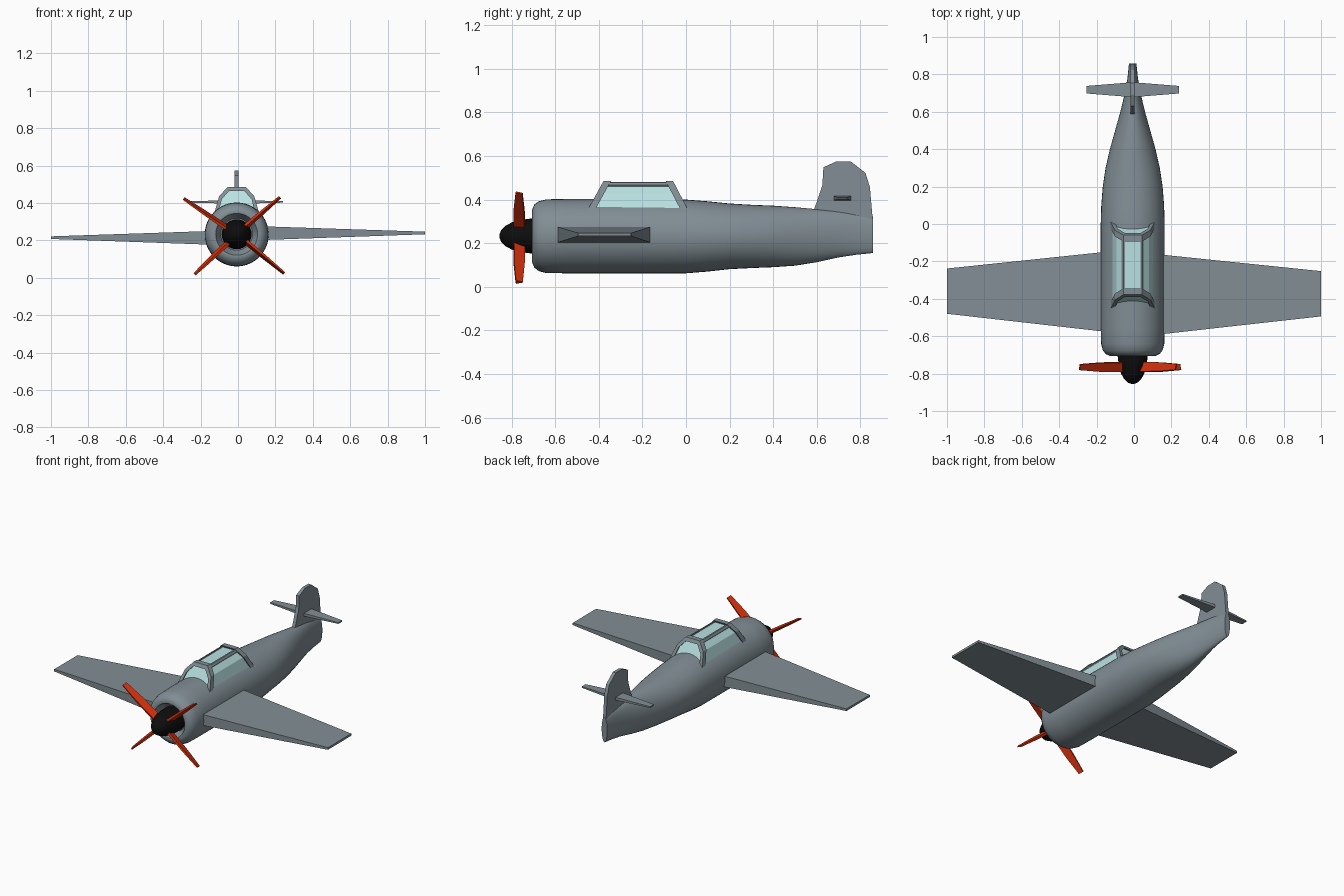
import bpy, bmesh, math
from mathutils import Vector

old = bpy.data.objects.get("Cube")
if old:
    bpy.data.objects.remove(old, do_unlink=True)

CX, CZ = -0.007, 0.233   # fuselage axis


def material(name, rgb):
    m = bpy.data.materials.new(name)
    m.use_nodes = True
    m.diffuse_color = (*rgb, 1)
    m.node_tree.nodes["Principled BSDF"].inputs["Base Color"].default_value = (*rgb, 1)
    return m


GREY = material("grey_paint", (0.22, 0.27, 0.30))
GLASS = material("pale_glass", (0.49, 0.76, 0.77))
RED = material("red_paint", (0.65, 0.03, 0.004))
BLACK = material("black_paint", (0.004, 0.004, 0.004))


def loft(name, rings, mat, smooth=False):
    """Skin a list of closed rings and cap both ends."""
    bm = bmesh.new()
    vs = [[bm.verts.new(p) for p in ring] for ring in rings]
    n = len(vs[0])
    for a, b in zip(vs, vs[1:]):
        for i in range(n):
            j = (i + 1) % n
            bm.faces.new((a[i], a[j], b[j], b[i]))
    bm.faces.new(vs[0])
    bm.faces.new(vs[-1])
    bmesh.ops.recalc_face_normals(bm, faces=bm.faces)
    me = bpy.data.meshes.new(name)
    bm.to_mesh(me)
    bm.free()
    me.materials.append(mat)
    ob = bpy.data.objects.new(name, me)
    bpy.context.collection.objects.link(ob)
    if smooth:
        bpy.ops.object.select_all(action='DESELECT')
        ob.select_set(True)
        bpy.context.view_layer.objects.active = ob
        bpy.ops.object.shade_smooth_by_angle(angle=math.radians(35))
    return ob


def ellipse(y, zc, rx, rz, n=40):
    return [(CX + rx * math.cos(math.tau * i / n), y, zc + rz * math.sin(math.tau * i / n))
            for i in range(n)]


# Fuselage: intake, cowl lip, then body (y, half width, bottom, top)
body = [(-0.65, 0.085, 0.148, 0.318), (-0.703, 0.112, 0.121, 0.345),
        (-0.705, 0.122, 0.111, 0.355), (-0.695, 0.145, 0.088, 0.378),
        (-0.675, 0.160, 0.072, 0.392), (-0.64, 0.169, 0.063, 0.401),
        (-0.55, 0.171, 0.062, 0.403), (-0.30, 0.171, 0.061, 0.403),
        (0.00, 0.171, 0.062, 0.400), (0.10, 0.168, 0.070, 0.392),
        (0.20, 0.160, 0.081, 0.382), (0.30, 0.145, 0.086, 0.376),
        (0.40, 0.122, 0.090, 0.372), (0.50, 0.094, 0.097, 0.365),
        (0.60, 0.066, 0.113, 0.356), (0.70, 0.042, 0.135, 0.347),
        (0.78, 0.028, 0.147, 0.336), (0.857, 0.020, 0.155, 0.322)]
loft("fuselage", [ellipse(y, (lo + hi) / 2, w, (hi - lo) / 2) for y, w, lo, hi in body], GREY, True)

# Spinner
nose = [(-0.855, 0.008), (-0.848, 0.026), (-0.83, 0.045), (-0.80, 0.062),
        (-0.76, 0.074), (-0.71, 0.080), (-0.64, 0.080)]
loft("spinner", [ellipse(y, CZ, r, r, 24) for y, r in nose], BLACK, True)

# Propeller blades: steeply pitched tapered slabs
PITCH = math.radians(17)
for k, (deg, length) in enumerate([(40.5, 0.305), (146, 0.342), (223.5, 0.310), (320.5, 0.330)]):
    a = math.radians(deg)
    out = Vector((math.cos(a), 0, math.sin(a)))
    turn = Vector((math.sin(a), 0, -math.cos(a)))
    fore = Vector((0, 1, 0))
    chord = fore * math.cos(PITCH) + turn * math.sin(PITCH)
    normal = turn * math.cos(PITCH) - fore * math.sin(PITCH)
    hub = Vector((CX, -0.765, CZ))
    rings = []
    for r, c, t in [(0.04, 0.026, 0.008), (length * 0.6, 0.025, 0.006), (length, 0.016, 0.004)]:
        rings.append([hub + out * r + chord * c * u + normal * t * v
                      for u, v in [(-1, -1), (1, -1), (1, 1), (-1, 1)]])
    loft(f"propeller_blade_{k + 1}", rings, RED)


def panel(name, root, tip):
    """Tapered slab; each end is (x, front y, back y, centre z, half thickness)."""
    loft(name, [[(x, f, z - t), (x, b, z - t), (x, b, z + t), (x, f, z + t)]
                for x, f, b, z, t in (root, tip)], GREY)


# Wings and tailplanes
for side, s, dy, z in [("right", -1, 0.0, 0.214), ("left", 1, -0.014, 0.239)]:
    panel(side + "_wing", (CX + s * 0.155, -0.575 + dy, -0.15 + dy, z, 0.036),
          (s, -0.48 + dy, -0.238 + dy, z + 0.001, 0.007))
    panel(side + "_tailplane", (CX, 0.678, 0.758, 0.406, 0.010),
          (CX + s * 0.248, 0.698, 0.738, 0.406, 0.004))

# Tail fin
fin = [(0.57, 0.30), (0.59, 0.362), (0.625, 0.465), (0.63, 0.548), (0.69, 0.575), (0.755, 0.575),
       (0.823, 0.522), (0.843, 0.458), (0.856, 0.31), (0.856, 0.25)]
loft("tail_fin", [[(CX + dx, y, z) for y, z in fin] for dx in (-0.011, 0.011)], GREY)


# Canopy: arches given as (half width, z) from sill to roof
def arch(pts):
    return [(-x, z) for x, z in pts] + [(x, z) for x, z in reversed(pts)]


outer = arch([(0.120, 0.345), (0.094, 0.436), (0.050, 0.485)])
inner = arch([(0.098, 0.345), (0.080, 0.420), (0.042, 0.464)])
pane = arch([(0.113, 0.345), (0.087, 0.430), (0.044, 0.473)])


def front_y(z):
    return -0.425 + 0.55 * (z - 0.40)


def rear_y(z):
    return -0.015 - 0.52 * (z - 0.40)


loft("canopy_glass", [[(CX + x, front_y(z) + 0.012, z) for x, z in pane],
                      [(CX + x, rear_y(z) - 0.012, z) for x, z in pane]], GLASS)
for name, edge, depth in [("front_canopy_frame", front_y, 0.034), ("rear_canopy_frame", rear_y, -0.034)]:
    loft(name, [[(CX + ox, edge(oz), oz), (CX + ox, edge(oz) + depth, oz),
                 (CX + ix, edge(iz) + depth, iz), (CX + ix, edge(iz), iz)]
                for (ox, oz), (ix, iz) in zip(outer, inner)], GREY)
for side, s in [("right", -1), ("left", 1)]:
    section = [(0.040, 0.466), (0.042, 0.481), (0.050, 0.479), (0.059, 0.466), (0.053, 0.456)]
    loft(side + "_canopy_rail", [[(CX + s * x, y, z) for x, z in section] for y in (-0.365, -0.07)], GREY)
